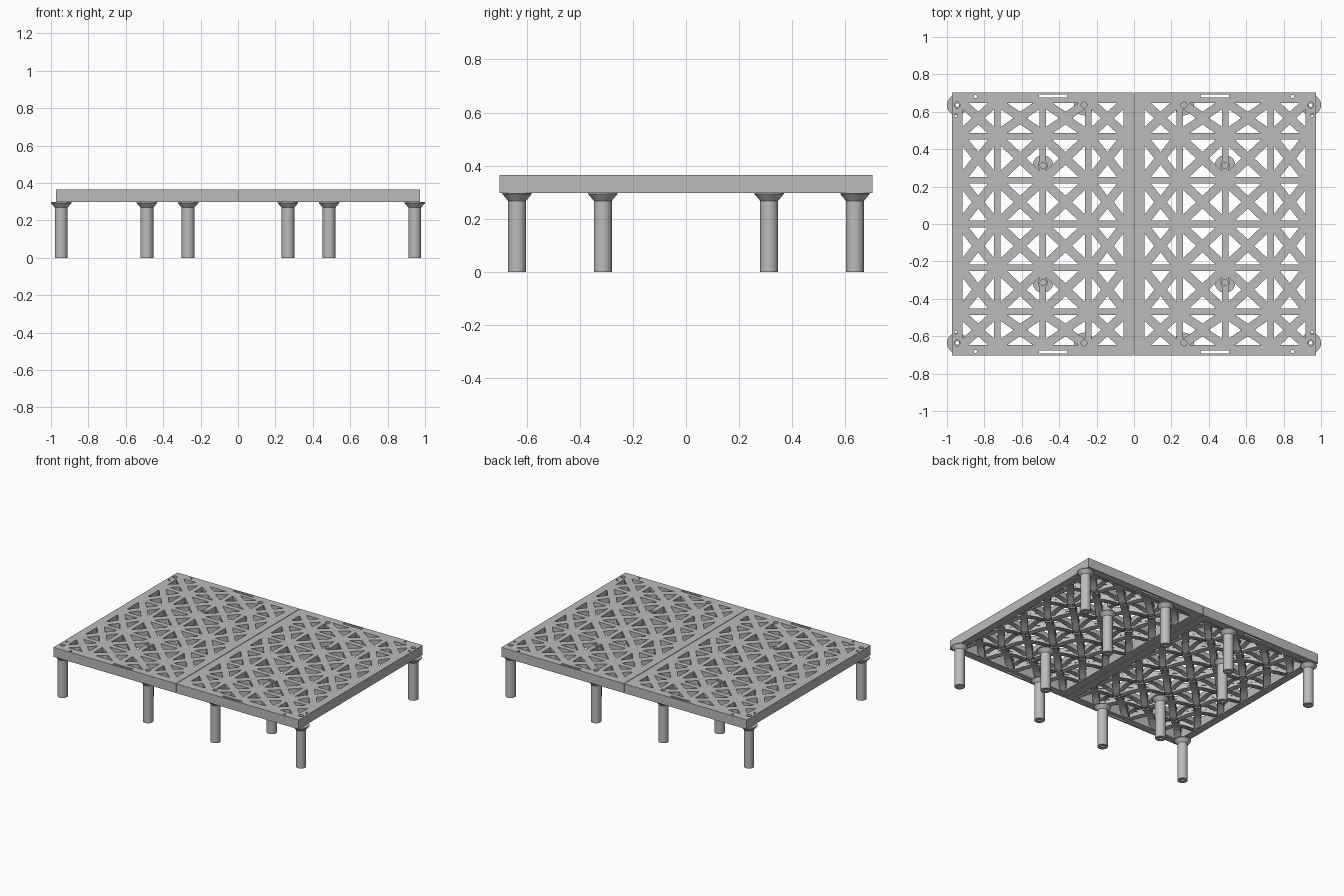
import bpy, bmesh, math
from mathutils import Vector

if "Cube" in bpy.data.objects:
    bpy.data.objects.remove(bpy.data.objects["Cube"])

# Single grey plastic
grey = bpy.data.materials.new("grey_plastic")
grey.use_nodes = True
grey.diffuse_color = (0.5, 0.5, 0.5, 1)
grey.node_tree.nodes["Principled BSDF"].inputs["Base Color"].default_value = (0.5, 0.5, 0.5, 1)

# Shared dimensions
LEFT, RIGHT, HALF_Y = -0.973, -0.002, 0.702
BORDER, BAR, DIAG = 0.055, 0.035, 0.034
COLS, ROWS = 4, 6
BOTTOM, PLATE, TOP = 0.298, 0.343, 0.365
LEGS = [(-0.945, 0.636), (-0.267, 0.636), (-0.487, 0.313)]


def add_object(name, mesh, axes):
    mesh.materials.clear()
    mesh.materials.append(grey)
    ob = bpy.data.objects.new(name, mesh)
    bpy.context.collection.objects.link(ob)
    mod = ob.modifiers.new("mirror", 'MIRROR')
    mod.use_axis = axes
    mod.use_mirror_merge = False
    return ob


def rect(x0, x1, y0, y1):
    return [(x0, y0), (x1, y0), (x1, y1), (x0, y1)]


def circle(x, y, r, n=20):
    return [(x + r * math.cos(math.tau * i / n), y + r * math.sin(math.tau * i / n)) for i in range(n)]


def sheet(name, loops, z0, z1):
    """Flat filled outline with holes, given a thickness."""
    cu = bpy.data.curves.new(name, 'CURVE')
    cu.dimensions, cu.fill_mode = '2D', 'BOTH'
    cu.extrude = (z1 - z0) / 2
    for loop in loops:
        sp = cu.splines.new('POLY')
        sp.points.add(len(loop) - 1)
        for p, (x, y) in zip(sp.points, loop):
            p.co = (x, y, 0, 1)
        sp.use_cyclic_u = True
    tmp = bpy.data.objects.new("temporary_outline", cu)
    bpy.context.collection.objects.link(tmp)
    deps = bpy.context.evaluated_depsgraph_get()
    mesh = bpy.data.meshes.new_from_object(tmp.evaluated_get(deps))
    bpy.data.objects.remove(tmp)
    bm = bmesh.new()
    bm.from_mesh(mesh)
    bmesh.ops.translate(bm, verts=bm.verts, vec=(0, 0, (z0 + z1) / 2))
    bmesh.ops.remove_doubles(bm, verts=bm.verts, dist=1e-5)
    bmesh.ops.recalc_face_normals(bm, faces=bm.faces)
    bm.to_mesh(mesh)
    bm.free()
    for poly in mesh.polygons:
        poly.use_smooth = False
    return add_object(name, mesh, (True, False, False))


def lathe(name, profile, x, y):
    """Closed profile spun about z, repeated in all four quarters."""
    bm = bmesh.new()
    vs = [bm.verts.new((r, 0, z)) for r, z in profile]
    edges = [bm.edges.new((a, b)) for a, b in zip(vs, vs[1:] + vs[:1])]
    bmesh.ops.spin(bm, geom=vs + edges, axis=(0, 0, 1), cent=(0, 0, 0),
                   angle=math.tau, steps=32)
    bmesh.ops.remove_doubles(bm, verts=bm.verts, dist=1e-5)
    bmesh.ops.recalc_face_normals(bm, faces=bm.faces)
    bmesh.ops.translate(bm, verts=bm.verts, vec=(x, y, 0))
    mesh = bpy.data.meshes.new(name)
    bm.to_mesh(mesh)
    bm.free()
    ob = add_object(name, mesh, (True, True, False))
    bpy.ops.object.select_all(action='DESELECT')
    ob.select_set(True)
    bpy.context.view_layer.objects.active = ob
    bpy.ops.object.shade_smooth_by_angle(angle=math.radians(30))


def arched_rib(bm, p, q, width):
    """Upright rib from p to q with an arch cut from its lower edge."""
    p, q = Vector((*p, 0)), Vector((*q, 0))
    side = (q - p).normalized().cross(Vector((0, 0, 1))) * width
    steps = 10
    pts = [p.lerp(q, i / steps) + Vector((0, 0, BOTTOM + 0.036 * math.sin(math.pi * i / steps)))
           for i in range(steps + 1)]
    pts += [q + Vector((0, 0, PLATE)), p + Vector((0, 0, PLATE))]
    face = bm.faces.new([bm.verts.new(v - side / 2) for v in pts])
    out = bmesh.ops.extrude_face_region(bm, geom=[face], use_keep_orig=True)
    bmesh.ops.translate(bm, vec=side, verts=[v for v in out["geom"] if isinstance(v, bmesh.types.BMVert)])


# Grid lines: outer panel edges plus the bar centres
xs = [LEFT + (RIGHT - LEFT) * i / COLS for i in range(COLS + 1)]
ys = [-HALF_Y + 2 * HALF_Y * j / ROWS for j in range(ROWS + 1)]


def opening(lines, i):
    lo = lines[i] + (BORDER if i == 0 else BAR / 2)
    hi = lines[i + 1] - (BORDER if i == len(lines) - 2 else BAR / 2)
    return lo, hi


# Triangular openings and crossing ribs
triangles = []
ribs = bmesh.new()
for i in range(COLS):
    x0, x1 = opening(xs, i)
    for j in range(ROWS):
        y0, y1 = opening(ys, j)
        cx, cy = (x0 + x1) / 2, (y0 + y1) / 2
        k = DIAG
        for x, s in ((x0, 1), (x1, -1)):
            triangles.append([(x, y0 + k), (x, y1 - k), (cx - s * k, cy)])
        for y, s in ((y0, 1), (y1, -1)):
            triangles.append([(x0 + k, y), (x1 - k, y), (cx, cy - s * k)])
        arched_rib(ribs, (x0, y0), (x1, y1), DIAG * 1.3)
        arched_rib(ribs, (x0, y1), (x1, y0), DIAG * 1.3)
        if i:
            arched_rib(ribs, (xs[i], ys[j]), (xs[i], ys[j + 1]), BAR)
        if j:
            arched_rib(ribs, (xs[i], ys[j]), (xs[i + 1], ys[j]), BAR)
# Keep rib ends inside the rim
for v in ribs.verts:
    v.co.x = min(max(v.co.x, LEFT + BORDER / 2), RIGHT - BORDER / 2)
    v.co.y = min(max(v.co.y, -HALF_Y + BORDER / 2), HALF_Y - BORDER / 2)
bmesh.ops.recalc_face_normals(ribs, faces=ribs.faces)
rib_mesh = bpy.data.meshes.new("arched_ribs")
ribs.to_mesh(rib_mesh)
ribs.free()
add_object("arched_ribs", rib_mesh, (True, False, False))

# Slots and screw holes in the rim
outline = rect(LEFT, RIGHT, -HALF_Y, HALF_Y)
rim_holes, leg_holes = [], []
for s in (1, -1):
    rim_holes.append(rect(-0.508, -0.358, *sorted((s * 0.675, s * 0.692))))
    rim_holes.append(circle(-0.848, s * 0.682, 0.009))
    rim_holes.append(circle(-0.952, s * 0.581, 0.009))
    rim_holes.append(circle(LEGS[0][0], s * LEGS[0][1], 0.016))
    leg_holes += [circle(x, s * y, 0.016) for x, y in LEGS[1:]]

sheet("deck_panel", [outline] + triangles + rim_holes + leg_holes, PLATE, TOP)
inner = rect(LEFT + BORDER, RIGHT - BORDER, -HALF_Y + BORDER, HALF_Y - BORDER)
sheet("panel_rim", [outline, inner] + rim_holes, BOTTOM, PLATE)

# Hollow legs with flared heads, and bosses that receive them
for (x, y), place in zip(LEGS, ("corner", "edge", "middle")):
    lathe(place + "_legs", [(0.01, 0), (0.034, 0), (0.034, 0.268), (0.055, 0.293),
                            (0.055, BOTTOM), (0.01, BOTTOM)], x, y)
    lathe(place + "_leg_bosses", [(0.016, BOTTOM), (0.026, BOTTOM),
                                  (0.026, TOP - 0.001), (0.016, TOP - 0.001)], x, y)
